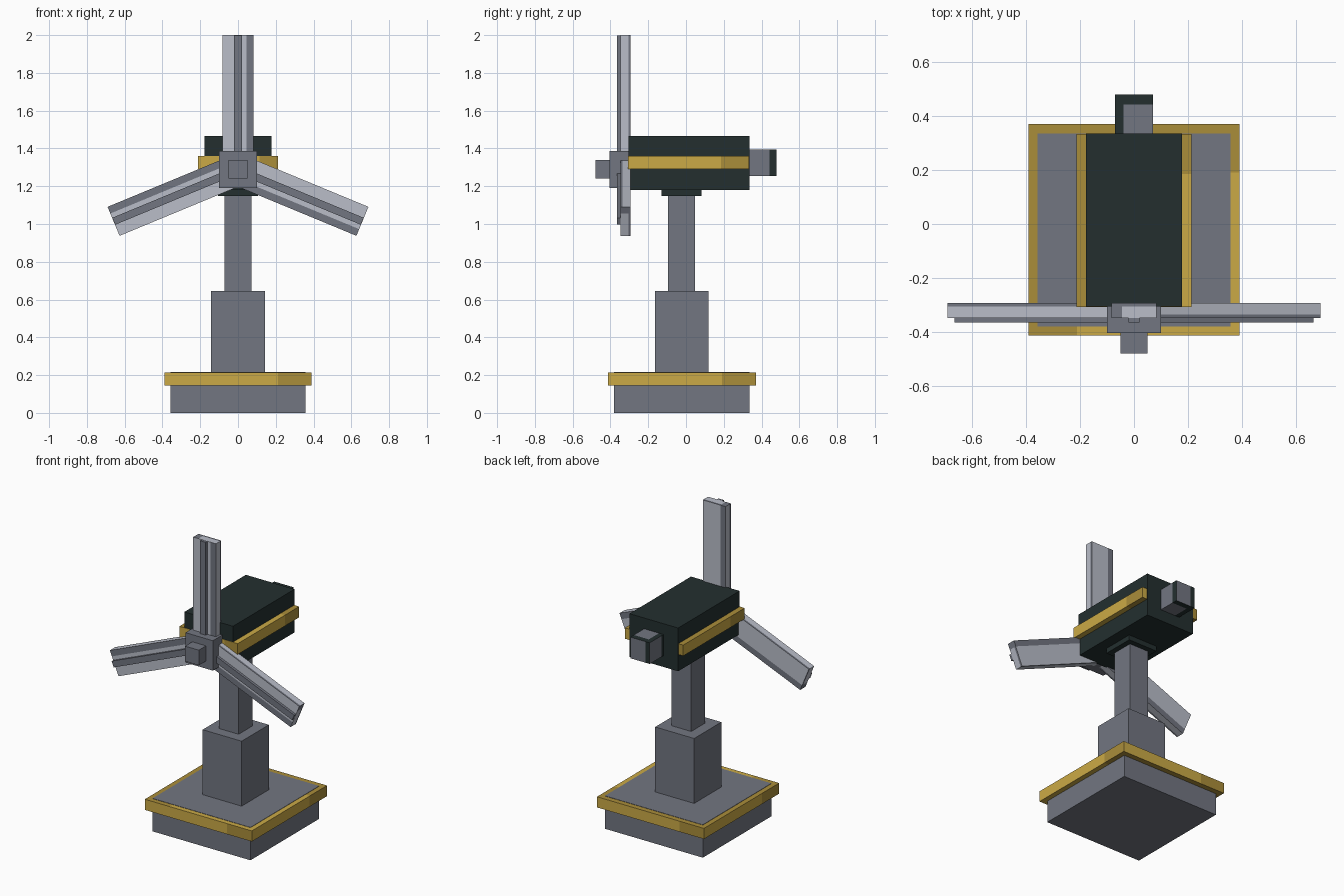
import bpy, bmesh, math
from mathutils import Vector

cube = bpy.data.objects.get("Cube")
if cube:
    bpy.data.objects.remove(cube, do_unlink=True)


def material(name, hex_code):
    """Flat colour from an sRGB hex code."""
    srgb = [int(hex_code[i:i + 2], 16) / 255 for i in (0, 2, 4)]
    rgba = [((c + 0.055) / 1.055) ** 2.4 for c in srgb] + [1]
    mat = bpy.data.materials.new(name)
    mat.use_nodes = True
    mat.diffuse_color = rgba
    bsdf = next(n for n in mat.node_tree.nodes if n.type == 'BSDF_PRINCIPLED')
    bsdf.inputs["Base Color"].default_value = rgba
    bsdf.inputs["Roughness"].default_value = 0.8
    return mat


GREY = material("steel grey", "727681")
DARK = material("dark green black", "232F2F")
GOLD = material("gold", "CBAA46")
BRONZE = material("shaded gold", "AA8D3A")
PALE = material("pale grey", "BABEC9")

CUT = 0.54  # where the second tone starts, as a share of the half size


def second_tone(n, p):
    """True on the worn end band of each face of a unit box."""
    if n.z > 0.5 or n.z < -0.5:
        return p.x < -CUT or p.y > CUT
    if n.y < -0.5:
        return p.x > CUT
    if n.y > 0.5:
        return p.x < -CUT
    return p.y * (1 if n.x > 0 else -1) > CUT


def box(name, x, y, z, mat, worn=None):
    """Box symmetric in x, with y and z ranges and an optional worn tone."""
    size = Vector((2 * x, y[1] - y[0], z[1] - z[0]))
    mid = Vector((0, sum(y) / 2, sum(z) / 2))
    bm = bmesh.new()
    bmesh.ops.create_cube(bm, size=2)
    if worn:
        for axis in (Vector((1, 0, 0)), Vector((0, 1, 0))):
            for side in (-CUT, CUT):
                bmesh.ops.bisect_plane(bm, geom=bm.verts[:] + bm.edges[:] + bm.faces[:],
                                       plane_co=axis * side, plane_no=axis)
        bm.normal_update()
        for f in bm.faces:
            f.material_index = int(second_tone(f.normal, f.calc_center_median()))
    bmesh.ops.scale(bm, vec=size / 2, verts=bm.verts)
    bmesh.ops.translate(bm, vec=mid, verts=bm.verts)
    mesh = bpy.data.meshes.new(name)
    bm.to_mesh(mesh)
    bm.free()
    mesh.materials.append(mat)
    if worn:
        mesh.materials.append(worn)
    obj = bpy.data.objects.new(name, mesh)
    bpy.context.collection.objects.link(obj)
    return obj


# Foundation and tower
box("base", 0.357, (-0.38, 0.335), (0, 0.217), GREY)
box("base_trim", 0.39, (-0.413, 0.37), (0.145, 0.215), GOLD, BRONZE)
box("pedestal", 0.142, (-0.165, 0.118), (0.2, 0.645), GREY)
box("pole", 0.071, (-0.095, 0.047), (0.64, 1.16), GREY)
box("collar", 0.106, (-0.13, 0.082), (1.147, 1.19), DARK)

# Housing with side stripe and tail block
box("housing", 0.177, (-0.305, 0.335), (1.18, 1.465), DARK)
box("housing_stripe", 0.213, (-0.307, 0.333), (1.29, 1.361), GOLD, BRONZE)
box("tail_block", 0.071, (0.32, 0.479), (1.255, 1.394), GREY, DARK)

# Rotor hub and nose
box("hub", 0.1, (-0.404, -0.3), (1.19, 1.387), GREY)
box("hub_nose", 0.05, (-0.479, -0.4), (1.24, 1.34), GREY)

# Three blades, each a slab with a front rib, turned about the hub
for side, angle in (("top", 0), ("left", 112.5), ("right", -112.5)):
    for part in (
        box(f"{side}_blade", 0.083, (-0.348, -0.293), (0.05, 0.713), PALE, GREY),
        box(f"{side}_blade_rib", 0.02, (-0.365, -0.34), (0.05, 0.712), GREY),
    ):
        part.location.z = 1.287
        part.rotation_euler.y = math.radians(angle)
